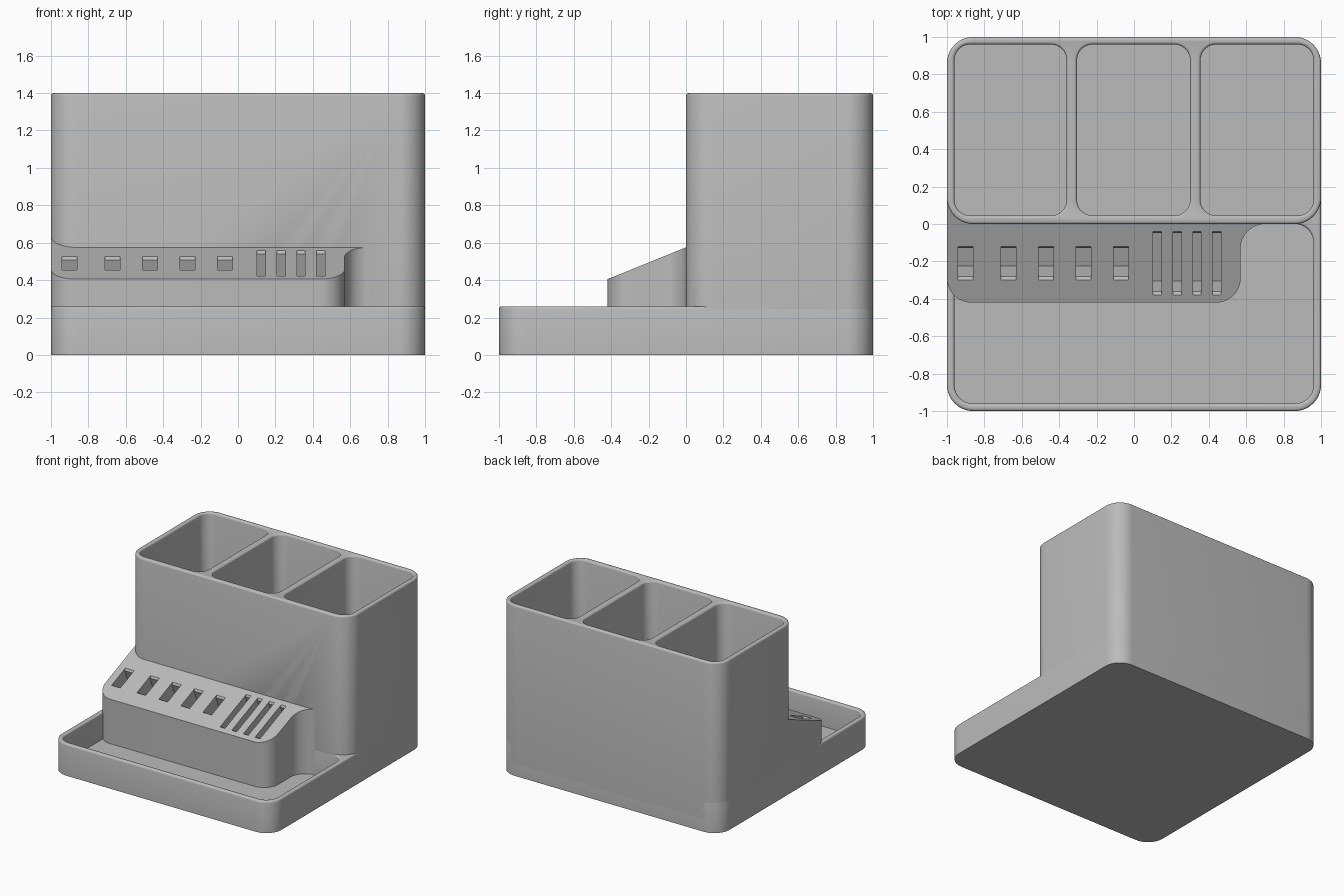
import bpy, bmesh, math

if "Cube" in bpy.data.objects:
    bpy.data.objects.remove(bpy.data.objects["Cube"])

GREY = (0.5, 0.5, 0.5, 1)
mat = bpy.data.materials.new("plain grey")
mat.use_nodes = True
mat.diffuse_color = GREY
mat.node_tree.nodes["Principled BSDF"].inputs["Base Color"].default_value = GREY

FLOOR, RIM, TOP = 0.04, 0.26, 1.4
EDGE = 0.014                       # rounding of the rims
SLOPE = math.atan2(0.17, 0.42)     # tilt of the card holder


def make_object(name, bm):
    bmesh.ops.recalc_face_normals(bm, faces=bm.faces)
    mesh = bpy.data.meshes.new(name)
    bm.to_mesh(mesh)
    bm.free()
    mesh.materials.append(mat)
    ob = bpy.data.objects.new(name, mesh)
    bpy.context.scene.collection.objects.link(ob)
    return ob


def arc(cx, cy, r, start, end, steps=10):
    angles = [math.radians(start + (end - start) * i / steps) for i in range(steps + 1)]
    return [(cx + r * math.cos(a), cy + r * math.sin(a)) for a in angles]


def rounded_rect(x0, x1, y0, y1, r):
    return (arc(x1 - r, y1 - r, r, 0, 90) + arc(x0 + r, y1 - r, r, 90, 180)
            + arc(x0 + r, y0 + r, r, 180, 270) + arc(x1 - r, y0 + r, r, 270, 360))


def loft(bm, rings):
    loops = [[bm.verts.new(p) for p in ring] for ring in rings]
    for a, b in zip(loops, loops[1:]):
        for i in range(len(a)):
            j = (i + 1) % len(a)
            bm.faces.new((a[i], a[j], b[j], b[i]))
    bm.faces.new(loops[0][::-1])
    bm.faces.new(loops[-1])


def rounded_box(name, rect, r, levels):
    """Stack rounded rectangles; each level is (height, outward offset)."""
    x0, x1, y0, y1 = rect
    bm = bmesh.new()
    loft(bm, [[(x, y, z) for x, y in
               rounded_rect(x0 - d, x1 + d, y0 - d, y1 + d, r + d)] for z, d in levels])
    return make_object(name, bm)


def edge_curve(top, side):
    """Quarter-round edge: side -1 rounds a body, +1 flares a cutter."""
    steps = [math.radians(a) for a in (0, 30, 60, 90)]
    return [(top - EDGE + EDGE * math.sin(a), side * EDGE * (1 - math.cos(a))) for a in steps]


def body(name, rect, r, bottom, top):
    return rounded_box(name, rect, r, [(bottom, 0)] + edge_curve(top, -1))


def pocket(name, rect, r, top):
    return rounded_box(name, rect, r, [(FLOOR, 0)] + edge_curve(top, 1) + [(top + 0.1, EDGE)])


def cut(ob, cutters):
    bpy.context.view_layer.objects.active = ob
    for c in cutters:
        mod = ob.modifiers.new("cut", "BOOLEAN")
        mod.operation = "DIFFERENCE"
        mod.solver = "EXACT"
        mod.object = c
        bpy.ops.object.modifier_apply(modifier=mod.name)


def slope_height(y):
    return 0.405 + (y + 0.42) * math.tan(SLOPE)


# Tray and tower bodies
tray = body("tray", (-1, 1, -1, 1), 0.14, 0, RIM)
tower = body("pen_tower", (-1, 1, 0, 1), 0.14, 0.1, TOP)

# Three pen cups and the tray hollow
cups = [pocket("cup_cutter", (x0, x1, 0.045, 0.96), 0.085, TOP)
        for x0, x1 in ((-0.96, -0.36), (-0.305, 0.3), (0.355, 0.96))]
hollow = pocket("tray_cutter", (-0.96, 0.96, -0.96, 0), 0.1, RIM)

# Sloped card holder, filleted into the tower
outline = (arc(-0.87, -0.29, 0.13, 180, 270) + arc(0.44, -0.29, 0.13, 270, 360)
           + arc(0.70, -0.13, 0.13, 180, 90) + [(0.70, 0.03)]
           + arc(-0.86, 0.14, 0.122, 270, 180) + [(-1, 0.14)])
bm = bmesh.new()
loft(bm, [[(x, y, 0.03) for x, y in outline],
          [(x, y, slope_height(y)) for x, y in outline]])
rim = [e for e in bm.edges
       if all(v.co.z > 0.3 and v.co.y < -0.01 for v in e.verts)]
bmesh.ops.bevel(bm, geom=rim, offset=EDGE, segments=3, profile=0.5, affect="EDGES")
holder = make_object("card_holder", bm)


# Slots driven square into the slope, flared at both ends
def slot(x, width, y0, y1, depth=0.165, flare=0.014):
    length = (y1 - y0) / math.cos(SLOPE)
    profile = [(flare, -depth), (length - flare, -depth), (length - flare, -flare),
               (length + flare, flare), (-flare, flare), (flare, -flare)]
    c, s = math.cos(SLOPE), math.sin(SLOPE)
    bm = bmesh.new()
    loft(bm, [[(x + side * width / 2, y0 + v * c - n * s, slope_height(y0) + v * s + n * c)
               for v, n in profile] for side in (-1, 1)])
    return make_object("slot_cutter", bm)


wide_slots = [slot(x, 0.08, -0.3, -0.12) for x in (-0.9, -0.67, -0.47, -0.27, -0.07)]
thin_slots = [slot(0.125 + 0.106 * i, 0.045, -0.38, -0.04) for i in range(4)]

cut(tray, [hollow] + cups)
cut(tower, cups + thin_slots)
cut(holder, wide_slots + thin_slots)

for ob in cups + wide_slots + thin_slots + [hollow]:
    bpy.data.objects.remove(ob)

# Smooth the rounded walls, keep hard edges
for ob in (tray, tower, holder):
    bpy.ops.object.select_all(action="DESELECT")
    ob.select_set(True)
    bpy.context.view_layer.objects.active = ob
    bpy.ops.object.shade_smooth_by_angle(angle=math.radians(35))
